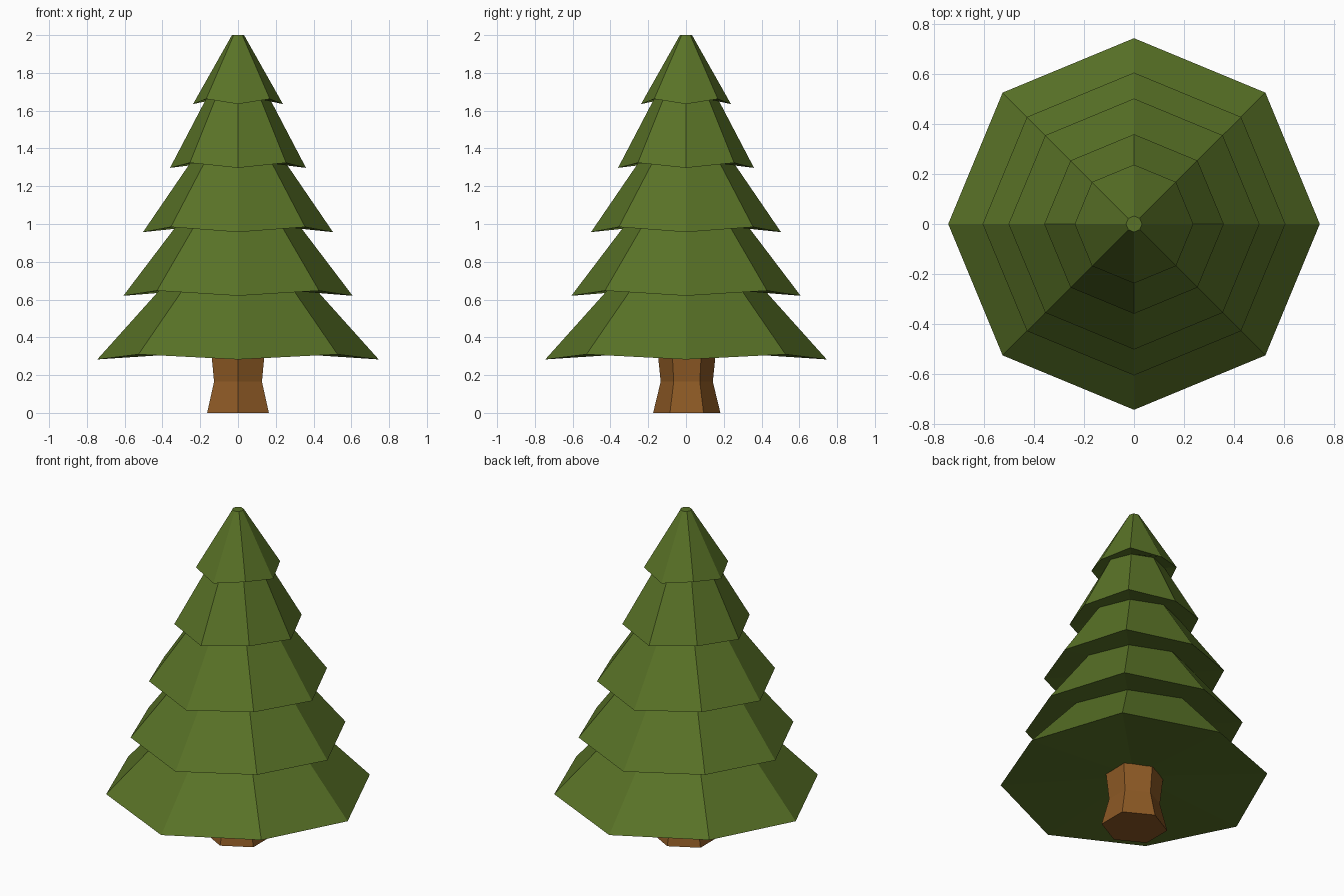
import bpy, bmesh
from math import sin, cos, pi

if "Cube" in bpy.data.objects:
    bpy.data.objects.remove(bpy.data.objects["Cube"], do_unlink=True)


def material(name, rgb):
    mat = bpy.data.materials.new(name)
    mat.use_nodes = True
    mat.diffuse_color = (*rgb, 1)
    mat.node_tree.nodes["Principled BSDF"].inputs["Base Color"].default_value = (*rgb, 1)
    return mat


def loft(name, sides, rings, mat, turn=0.0, stretch=1.0, shift=0.0):
    """Closed, flat-shaded loft; each ring is (radius, height, lift of odd corners)."""
    bm = bmesh.new()
    loops = []
    for radius, z, lift in rings:
        loop = []
        for i in range(sides):
            a = turn + 2 * pi * i / sides
            loop.append(bm.verts.new((stretch * radius * cos(a),
                                      radius * sin(a) + shift, z + lift * (i % 2))))
        loops.append(loop)
    for low, high in zip(loops, loops[1:]):
        for i in range(sides):
            j = (i + 1) % sides
            bm.faces.new((low[i], low[j], high[j], high[i]))
    bm.faces.new(loops[0][::-1])
    bm.faces.new(loops[-1])
    bmesh.ops.recalc_face_normals(bm, faces=bm.faces)
    mesh = bpy.data.meshes.new(name)
    bm.to_mesh(mesh)
    bm.free()
    mesh.materials.append(mat)
    obj = bpy.data.objects.new(name, mesh)
    bpy.context.collection.objects.link(obj)
    return obj


green = material("needle green", (0.10, 0.17, 0.02))
brown = material("bark brown", (0.265, 0.10, 0.018))

# Foliage: stacked skirts with drooping corners, tucked in under each other
tiers = [  # rim radius, rim height, neck radius, neck height
    (0.745, 0.283, 0.42, 0.645),
    (0.607, 0.62, 0.33, 0.985),
    (0.503, 0.957, 0.255, 1.32),
    (0.36, 1.297, 0.17, 1.66),
    (0.238, 1.635, 0.032, 2.0),
]
rings = [(0.05, 0.33, 0)]
for rim, rim_z, neck, neck_z in tiers:
    rings += [(rim, rim_z, 0.027), (neck, neck_z, 0)]
loft("foliage", 8, rings, green)

# Trunk: six-sided, pinched at the middle
loft("trunk", 6, [(0.178, 0, 0), (0.138, 0.165, 0), (0.156, 0.34, 0)],
     brown, turn=pi / 6, stretch=1.06, shift=0.004)
